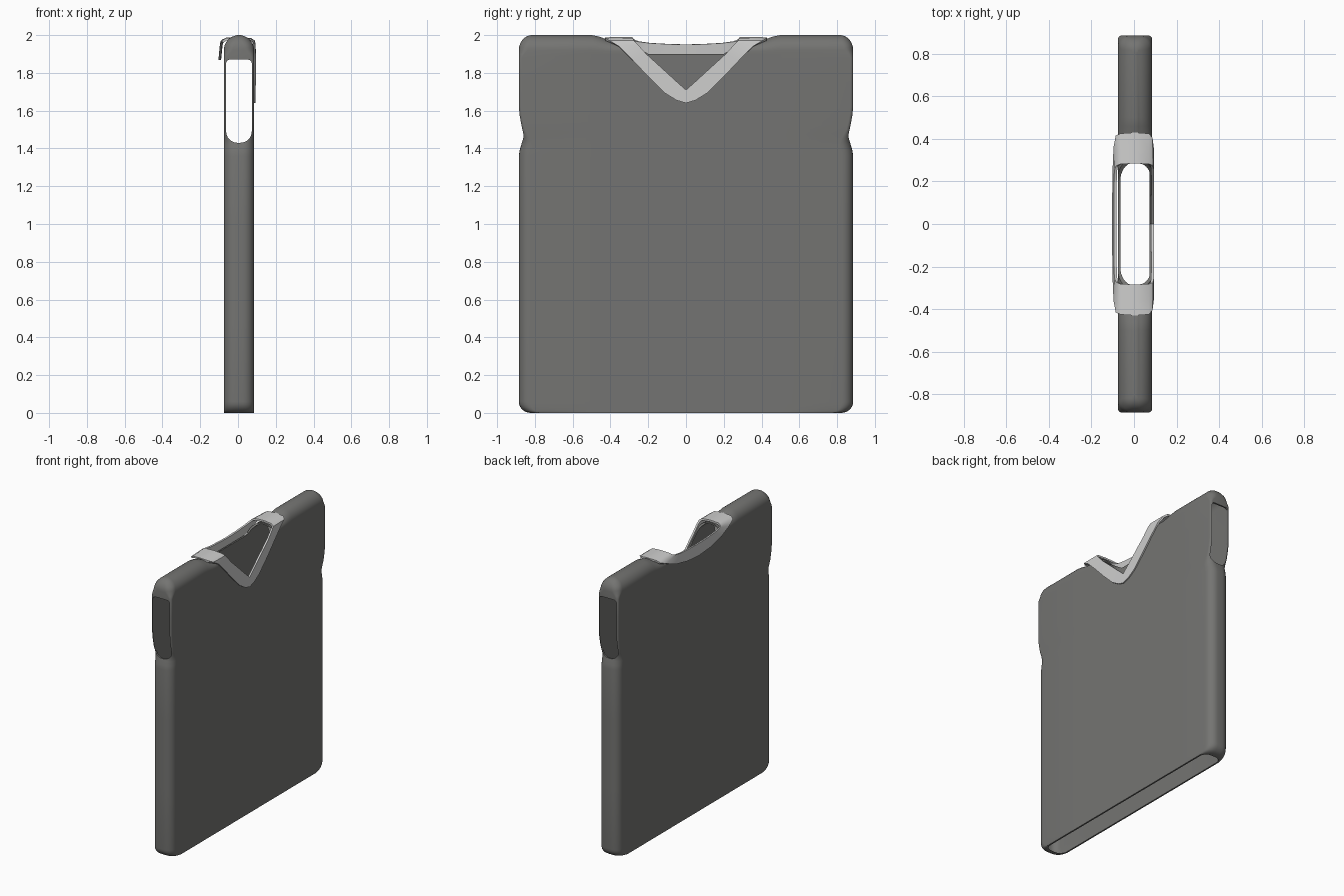
import bpy, bmesh, math

if "Cube" in bpy.data.objects:
    bpy.data.objects.remove(bpy.data.objects["Cube"])

CX = 0.005    # depth centre of the vest
WALL = 0.011  # cloth thickness


def material(name, rgb):
    m = bpy.data.materials.new(name)
    m.diffuse_color = (*rgb, 1)
    m.use_nodes = True
    m.node_tree.nodes["Principled BSDF"].inputs["Base Color"].default_value = m.diffuse_color
    return m


DARK = material("charcoal knit", (0.175, 0.175, 0.168))
LIGHT = material("light grey trim", (0.62, 0.62, 0.615))


def make_object(name, bm, mat=None):
    bmesh.ops.recalc_face_normals(bm, faces=bm.faces)
    me = bpy.data.meshes.new(name)
    bm.to_mesh(me)
    bm.free()
    ob = bpy.data.objects.new(name, me)
    bpy.context.collection.objects.link(ob)
    if mat:
        me.materials.append(mat)
    return ob


def apply(ob, kind, **props):
    mod = ob.modifiers.new(kind, kind)
    for k, v in props.items():
        setattr(mod, k, v)
    bpy.context.view_layer.objects.active = ob
    bpy.ops.object.modifier_apply(modifier=mod.name)


def smooth(ob, angle):
    bpy.ops.object.select_all(action='DESELECT')
    ob.select_set(True)
    bpy.context.view_layer.objects.active = ob
    bpy.ops.object.shade_smooth_by_angle(angle=math.radians(angle))


def lerp_table(table, z):
    for (a, va), (b, vb) in zip(table, table[1:]):
        if z <= b:
            t = max(0, (z - a) / (b - a))
            t = t * t * (3 - 2 * t)
            return va + (vb - va) * t
    return table[-1][1]


WIDTH = [(0, .885), (1.36, .885), (1.46, .865), (1.62, .885), (2, .885)]
CORNER = [(0, .06), (1.40, .06), (1.52, .016), (1.88, .016), (1.93, .05), (2, .05)]
Y_STOPS = (-.5, -.46, -.42, -.38, -.34, -.28, 0, .28, .34, .38, .42, .46, .5)


def ring(z, inset):
    """Rounded rectangle section of the vest at height z, shrunk by inset."""
    w, hx = lerp_table(WIDTH, z) - inset, .08 - inset
    if z < .06:
        w -= .06 * (1 - math.sqrt(max(0, 1 - (1 - z / .06) ** 2)))
    if z > 1.92:
        c = math.sqrt(max(0, 1 - ((z - 1.92) / .08) ** 2))
        hx = max(.012 - inset / 2, hx * c)
        w -= .07 * (1 - c)
    r = min(max(.004, lerp_table(CORNER, z) - inset), hx * .8)
    pts = [(hx, y) for y in Y_STOPS]

    def arc(sx, sy, a0):
        for i in range(7):
            a = math.radians(a0 + i * 15)
            pts.append((sx * (hx - r) + r * math.cos(a), sy * (w - r) + r * math.sin(a)))
    arc(1, 1, 0)
    arc(-1, 1, 90)
    pts.extend((-hx, y) for y in reversed(Y_STOPS))
    arc(-1, -1, 180)
    arc(1, -1, 270)
    drop = inset * min(1, max(0, (z - 1.75) / .17))
    out = []
    for x, y in pts:  # shoulders dip slightly towards the neck
        t = min(1, max(0, (.5 - abs(y)) / .12))
        dip = .03 * t * t * (3 - 2 * t) * max(0, (z - 1.9) / .1)
        out.append((CX + x, y, z - dip - drop))
    return out


# vest body: thin shell, open at the bottom hem
levels = [0, .005, .015, .03, .045, .06, .5, 1, 1.36, 1.39, 1.42, 1.44, 1.46, 1.48, 1.5,
          1.54, 1.58, 1.62, 1.75, 1.88, 1.9]
levels += [1.92 + .08 * math.sin(math.radians(a)) for a in range(0, 82, 10)] + [2.0]
bm = bmesh.new()
rows = [[bm.verts.new(p) for p in ring(z, WALL)] for z in reversed(levels)]
rows += [[bm.verts.new(p) for p in ring(z, 0)] for z in levels]
n = len(rows[0])
for a, b in zip(rows, rows[1:]):
    for i in range(n):
        j = (i + 1) % n
        bm.faces.new((a[i], a[j], b[j], b[i]))
half_n = len(Y_STOPS) + 14
for row in (rows[0], rows[-1]):  # close the shoulder line with cross strips
    order = list(range(-7, 20)), list(range(45, 19, -1))
    left = [row[i % n] for i in range(-7, 20)]
    right = [row[i % n] for i in range(46, 19, -1)]
    for k in range(len(left) - 1):
        bm.faces.new((left[k], left[k + 1], right[k + 1], right[k]))
body = make_object("vest_body", bm, DARK)


def prism_cut(name, points, vec):
    """Cut an extruded polygon out of the body."""
    b = bmesh.new()
    lo = [b.verts.new(p) for p in points]
    hi = [b.verts.new([c + d for c, d in zip(p, vec)]) for p in points]
    b.faces.new(lo)
    b.faces.new(hi[::-1])
    for i in range(len(lo)):
        j = (i + 1) % len(lo)
        b.faces.new((lo[j], lo[i], hi[i], hi[j]))
    cutter = make_object(name, b)
    cutter.hide_render = True
    bpy.context.view_layer.update()
    backup = body.data.copy()
    for solver in ('MANIFOLD', 'EXACT'):
        try:
            apply(body, 'BOOLEAN', object=cutter, operation='DIFFERENCE', solver=solver)
        except (RuntimeError, TypeError):
            body.modifiers.clear()
            continue
        if len(body.data.polygons) > 500:
            break
        body.data = backup.copy()
    bpy.data.objects.remove(cutter)


# armholes: U-shaped openings at both sides
hole = []
for sx, zc, r, a0 in ((1, 1.85, .02, 0), (-1, 1.85, .02, 90), (-1, 1.49, .06, 180), (1, 1.49, .06, 270)):
    for i in range(7):
        a = math.radians(a0 + i * 15)
        hole.append((sx * (.068 - r) + r * math.cos(a) + CX, zc + r * math.sin(a)))
for s in (-1, 1):
    prism_cut("armhole_cutter", [(x, s * .78, z) for x, z in hole], (0, s * .2, 0))

# neck opening: V at the front panel, shallow straight cut at the back panel
v_cut = [(0, 1.69), (.215, 1.885), (.285, 1.955), (.29, 2.1)]
b_cut = [(.20, 1.90), (.285, 1.955), (.29, 2.1)]
for pts, vec in ((v_cut, .3), (b_cut, -.3)):
    left = [(-y, z) for y, z in reversed(pts) if y > 0]
    # start a hair across the centre so the two cuts overlap
    prism_cut("neck_cutter", [(CX - math.copysign(.002, vec), y, z) for y, z in pts + left], (vec, 0, 0))
smooth(body, 35)

# neck trim: ribbon of (inner, outer) edges for one half, mirrored
half = [
    ((.087, 0, 1.71), (.087, 0, 1.64)),
    ((.087, .04, 1.745), (.087, .05, 1.655)),
    ((.087, .10, 1.80), (.087, .11, 1.692)),
    ((.088, .155, 1.85), (.088, .20, 1.78)),
    ((.088, .21, 1.90), (.088, .28, 1.865)),
    ((.087, .255, 1.95), (.087, .355, 1.94)),
    ((.083, .275, 1.968), (.083, .405, 1.967)),
    ((.068, .282, 1.978), (.068, .425, 1.976)),
    ((.005, .284, 1.983), (.005, .43, 1.982)),
    ((-.062, .282, 1.98), (-.062, .425, 1.978)),
    ((-.080, .272, 1.972), (-.082, .415, 1.965)),
    ((-.086, .25, 1.966), (-.090, .36, 1.945)),
    ((-.088, .19, 1.958), (-.094, .26, 1.905)),
    ((-.088, .10, 1.953), (-.096, .13, 1.878)),
    ((-.088, 0, 1.95), (-.096, 0, 1.868)),
]
bm = bmesh.new()
loop = half + [tuple((x, -y, z) for x, y, z in pair) for pair in reversed(half[1:-1])]
pairs = []
for inner, outer in loop:
    mid = tuple((p + q) / 2 for p, q in zip(inner, outer))
    pairs.append([bm.verts.new(p) for p in (inner, mid, outer)])
for k, a in enumerate(pairs):
    b = pairs[(k + 1) % len(pairs)]
    for i in (0, 1):
        bm.faces.new((a[i], b[i], b[i + 1], a[i + 1]))
trim = make_object("neck_trim", bm, LIGHT)
apply(trim, 'SOLIDIFY', thickness=.013, offset=0)
smooth(trim, 40)
